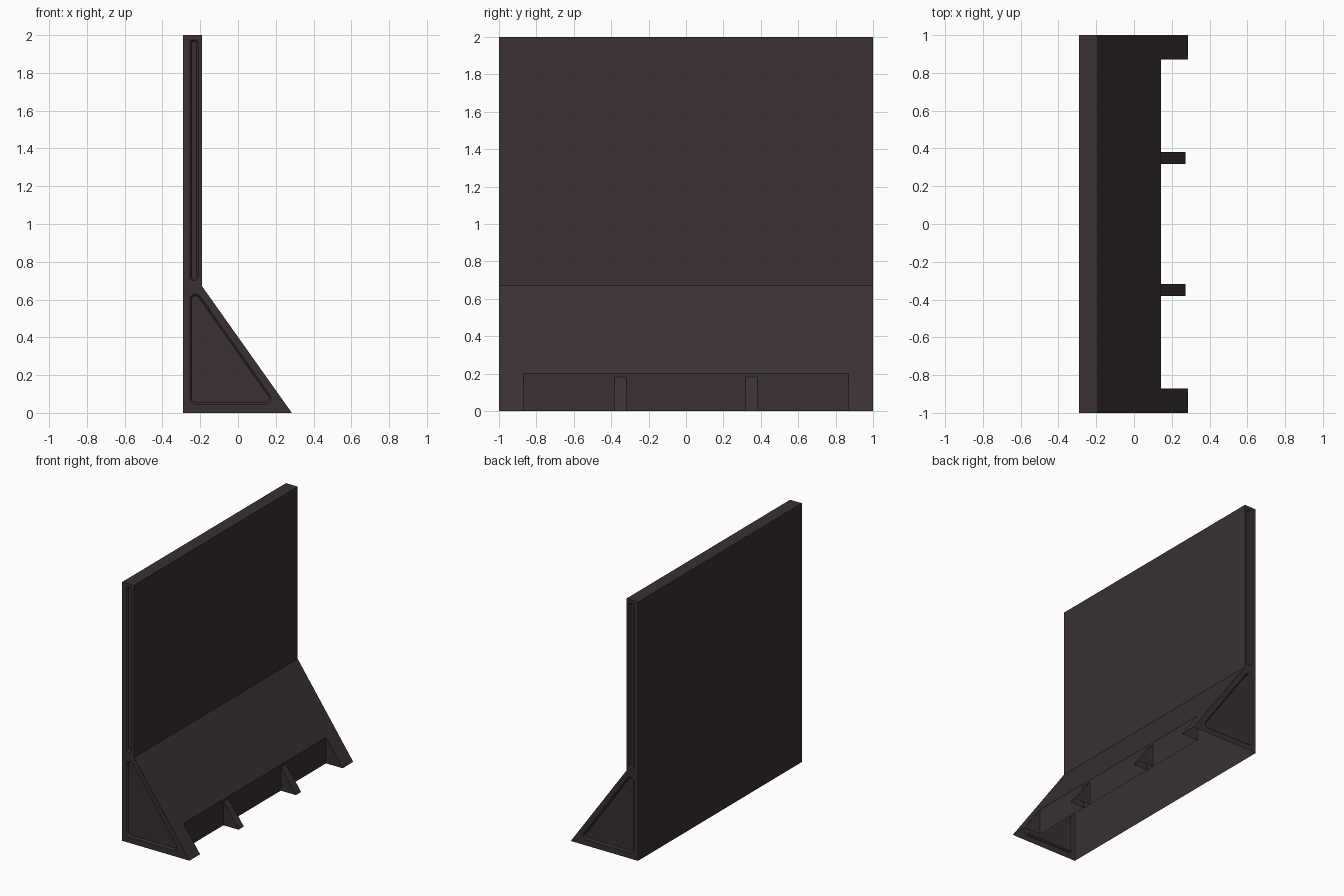
import bpy, bmesh, math
from mathutils import Vector

if "Cube" in bpy.data.objects:
    bpy.data.objects.remove(bpy.data.objects["Cube"])

dark = bpy.data.materials.new("dark brown metal")
dark.diffuse_color = (0.041, 0.030, 0.031, 1)
dark.use_nodes = True
dark.node_tree.nodes["Principled BSDF"].inputs["Base Color"].default_value = dark.diffuse_color


def finish(bm, name):
    bmesh.ops.remove_doubles(bm, verts=bm.verts[:], dist=1e-5)
    bmesh.ops.recalc_face_normals(bm, faces=bm.faces[:])
    mesh = bpy.data.meshes.new(name)
    bm.to_mesh(mesh)
    bm.free()
    mesh.materials.append(dark)
    ob = bpy.data.objects.new(name, mesh)
    bpy.context.collection.objects.link(ob)
    return ob


def face(bm, pts):
    return bm.faces.new([bm.verts.new(p) for p in pts])


def rounded(poly, r, steps=5):
    """Round the corners of a convex polygon with arcs of radius r."""
    out = []
    for i, p in enumerate(poly):
        p = Vector(p)
        a = (Vector(poly[i - 1]) - p).normalized()
        b = (Vector(poly[(i + 1) % len(poly)]) - p).normalized()
        half = a.angle(b) / 2
        c = p + (a + b).normalized() * r / math.sin(half)
        start = p + a * r / math.tan(half) - c
        end = p + b * r / math.tan(half) - c
        a0 = math.atan2(start.y, start.x)
        d = math.atan2(end.y, end.x) - a0
        d = (d + math.pi) % (2 * math.pi) - math.pi
        out += [(c.x + r * math.cos(a0 + d * k / steps),
                 c.y + r * math.sin(a0 + d * k / steps)) for k in range(steps + 1)]
    return out


# Main dimensions
XB, XF, XT = -0.29, -0.19, 0.285      # back, slab front, toe
ZS, ZT = 0.67, 2.0                    # top of slope, top of slab
NY, NZ = 0.87, 0.20                   # notch half width and height
NX = XT - (XT - XF) * NZ / ZS         # notch wall

profile = [(XB, 0), (XT, 0), (XF, ZS), (XF, ZT), (XB, ZT)]
panels = [
    rounded([(-0.255, 0.045), (0.203, 0.045), (-0.255, 0.695)], 0.03),
    rounded([(-0.255, 0.70), (-0.21, 0.70), (-0.21, 1.975), (-0.255, 1.975)], 0.018),
]

bm = bmesh.new()
# Back, top, slab front
for (xa, za), (xb, zb) in (((XB, 0), (XB, ZT)), ((XB, ZT), (XF, ZT)), ((XF, ZT), (XF, ZS))):
    face(bm, [(xa, -1, za), (xa, 1, za), (xb, 1, zb), (xb, -1, zb)])
# Sloped foot with a notch along its toe
face(bm, [(XF, -1, ZS), (XT, -1, 0), (XT, -NY, 0), (NX, -NY, NZ),
          (NX, NY, NZ), (XT, NY, 0), (XT, 1, 0), (XF, 1, ZS)])
# Notch wall and cheeks
face(bm, [(NX, -NY, 0), (NX, NY, 0), (NX, NY, NZ), (NX, -NY, NZ)])
for s in (-1, 1):
    face(bm, [(NX, s * NY, 0), (XT, s * NY, 0), (NX, s * NY, NZ)])

# End faces with recessed panels
for s in (-1, 1):
    loops, edges = [], []
    for poly in [profile] + panels:
        vs = [bm.verts.new((x, s, z)) for x, z in poly]
        loops.append(vs)
        edges += [bm.edges.new((vs[i - 1], vs[i])) for i in range(len(vs))]
    bmesh.ops.triangle_fill(bm, edges=edges, use_beauty=True, normal=(0, s, 0))
    for vs in loops[1:]:
        f = bm.faces.new(vs)
        f.normal_update()
        if f.normal.y * s < 0:
            f.normal_flip()
        bmesh.ops.inset_individual(bm, faces=[f], thickness=0.010,
                                   depth=-0.012, use_even_offset=True)
finish(bm, "barrier_body")

# Small ribs in the notch
for name, y in (("front_rib", -0.35), ("back_rib", 0.35)):
    bm = bmesh.new()
    a, b = y - 0.032, y + 0.032
    for yy in (a, b):
        face(bm, [(NX, yy, 0), (0.272, yy, 0), (NX, yy, 0.183)])
    face(bm, [(0.272, a, 0), (0.272, b, 0), (NX, b, 0.183), (NX, a, 0.183)])
    finish(bm, name)
